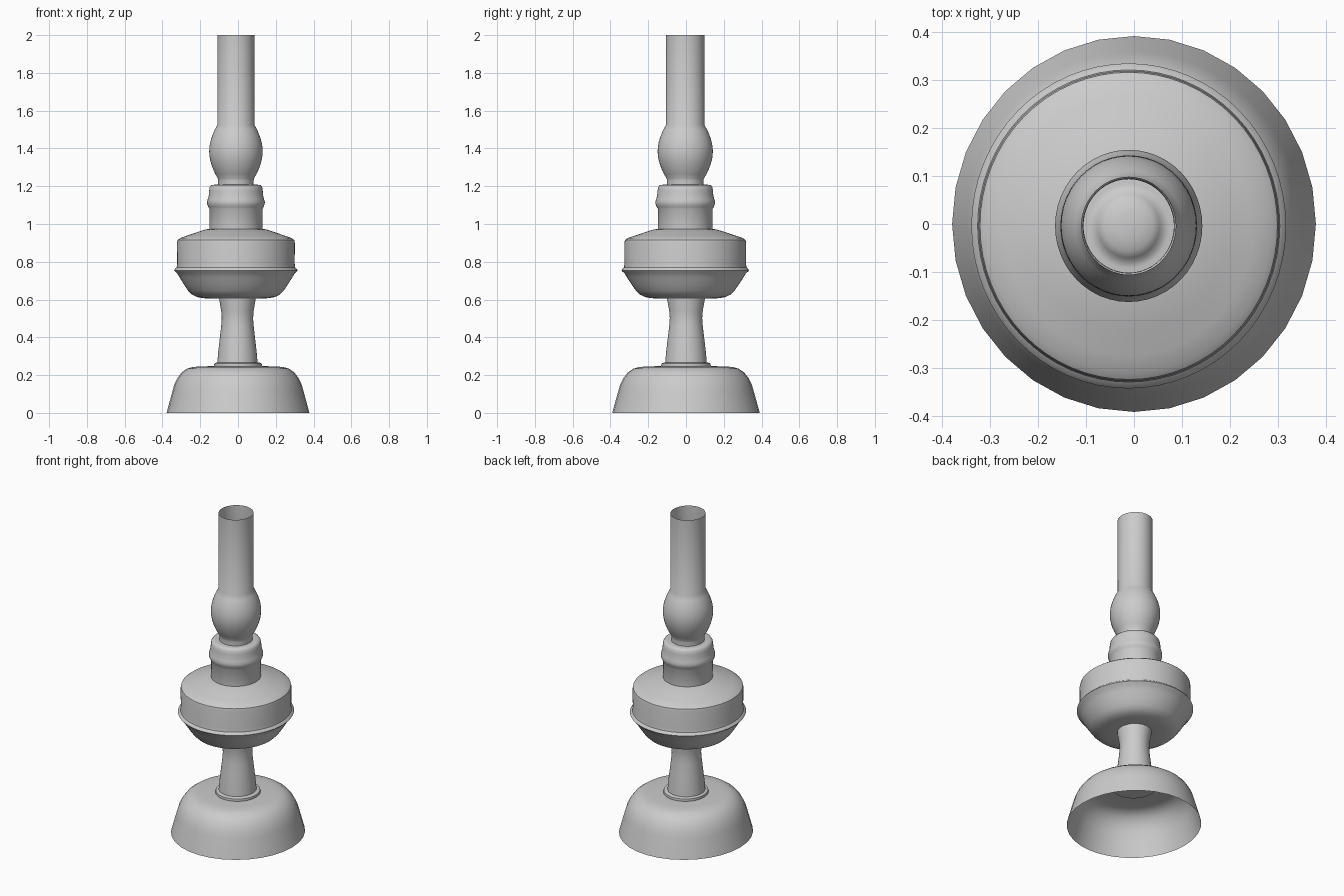
import bpy, bmesh, math

Y_STRETCH = 1.033   # the lamp is slightly wider front to back


def lathe(name, profile, sides=48, centre=(0.0, 0.0), angle=40):
    """Turn an (r, z) profile around z; radius 0 makes a closed pole."""
    bm = bmesh.new()
    rings = []
    for r, z in profile:
        if r == 0:
            rings.append([bm.verts.new((centre[0], centre[1], z))] * sides)
            continue
        rings.append([bm.verts.new((
            centre[0] + r * math.cos(2 * math.pi * i / sides),
            centre[1] + r * Y_STRETCH * math.sin(2 * math.pi * i / sides), z))
            for i in range(sides)])
    for a, b in zip(rings, rings[1:]):
        for i in range(sides):
            j = (i + 1) % sides
            loop = list(dict.fromkeys((a[i], a[j], b[j], b[i])))
            if len(loop) > 2:
                bm.faces.new(loop)
    mesh = bpy.data.meshes.new(name)
    bm.to_mesh(mesh)
    bm.free()
    ob = bpy.data.objects.new(name, mesh)
    bpy.context.collection.objects.link(ob)
    bpy.ops.object.select_all(action='DESELECT')
    ob.select_set(True)
    bpy.context.view_layer.objects.active = ob
    bpy.ops.object.shade_smooth_by_angle(angle=math.radians(angle))
    return ob


UPPER = (-0.011, -0.004)   # upper parts sit slightly off the base axis

# Hollow flared foot, open underneath
lathe("foot", [(0.378, 0), (0.362, 0.06), (0.347, 0.115), (0.337, 0.15),
               (0.32, 0.185), (0.298, 0.214), (0.27, 0.234), (0.24, 0.243),
               (0.20, 0.246), (0.115, 0.248)], sides=32)

# Stepped disc under the stem
lathe("stem_disc", [(0, 0.243), (0.125, 0.243), (0.127, 0.25), (0.125, 0.262),
                    (0.112, 0.267), (0.10, 0.268)])

# Waisted stem
lathe("stem", [(0.107, 0.26), (0.102, 0.32), (0.094, 0.39), (0.086, 0.46),
               (0.083, 0.50), (0.086, 0.54), (0.096, 0.60), (0.098, 0.625)],
      centre=(-0.003, 0))

# Oil bowl with a raised band
lathe("oil_bowl", [(0, 0.607), (0.12, 0.606), (0.17, 0.607), (0.205, 0.613),
                   (0.232, 0.626), (0.252, 0.646), (0.275, 0.68),
                   (0.297, 0.715), (0.312, 0.74), (0.322, 0.748),
                   (0.327, 0.755), (0.322, 0.763), (0.314, 0.77),
                   (0.311, 0.79), (0.312, 0.90), (0.309, 0.915),
                   (0.296, 0.925), (0.26, 0.938), (0.21, 0.955),
                   (0.165, 0.970), (0.138, 0.975)], sides=64, centre=UPPER)

# Burner collar with a bulged ring and a domed wick cap inside the chimney
lathe("burner_collar", [(0.140, 0.965), (0.140, 1.08), (0.146, 1.09),
                        (0.152, 1.105), (0.153, 1.117), (0.149, 1.132),
                        (0.144, 1.15), (0.142, 1.175), (0.139, 1.195),
                        (0.131, 1.206), (0.115, 1.208), (0.085, 1.207),
                        (0.071, 1.210), (0.064, 1.222), (0.05, 1.231),
                        (0.028, 1.236), (0, 1.238)], centre=UPPER, angle=60)

# Glass chimney: neck, bulb and open tube
bulb = []
for k in range(13):
    t = k / 12
    bulb.append((0.095 + 0.003 * t + 0.045 * math.sin(math.pi * t) ** 0.9,
                 1.24 + 0.285 * t))
lathe("chimney", [(0.094, 1.205), (0.094, 1.23)] + bulb + [(0.098, 2.0)],
      centre=UPPER, angle=30)
